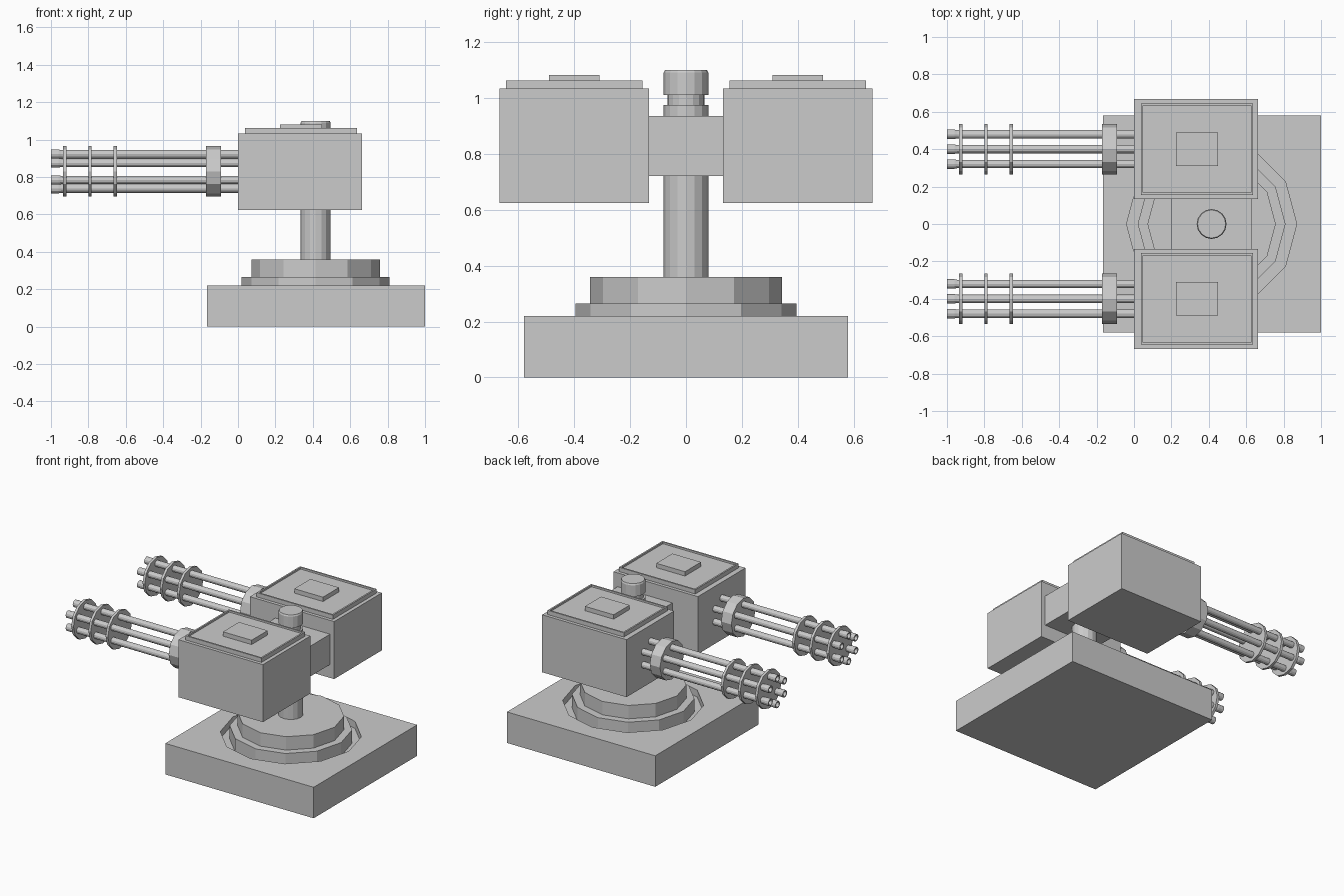
import bpy, bmesh, math
from mathutils import Matrix, Vector

if "Cube" in bpy.data.objects:
    bpy.data.objects.remove(bpy.data.objects["Cube"])

grey = bpy.data.materials.new("plain grey")
grey.diffuse_color = (0.6, 0.6, 0.6, 1)
grey.use_nodes = True
grey.node_tree.nodes["Principled BSDF"].inputs["Base Color"].default_value = grey.diffuse_color
CX = 0.415  # turret axis


def finish(bm, name):
    bmesh.ops.recalc_face_normals(bm, faces=bm.faces[:])
    me = bpy.data.meshes.new(name)
    bm.to_mesh(me)
    bm.free()
    me.materials.append(grey)
    ob = bpy.data.objects.new(name, me)
    bpy.context.collection.objects.link(ob)
    return ob


def box(name, x0, x1, y0, y1, z0, z1, rim=0, drop=0):
    bm = bmesh.new()
    bmesh.ops.create_cube(bm, size=1)
    for v in bm.verts:
        v.co = Vector(((x0 + x1) / 2 + v.co.x * (x1 - x0),
                       (y0 + y1) / 2 + v.co.y * (y1 - y0),
                       (z0 + z1) / 2 + v.co.z * (z1 - z0)))
    if rim:  # sunken panel inside a raised rim
        bm.normal_update()
        top = [f for f in bm.faces if f.normal.z > 0.9]
        bmesh.ops.inset_region(bm, faces=top, thickness=rim)
        new = bmesh.ops.inset_region(bm, faces=top, thickness=0.0005)
        for v in top[0].verts:
            v.co.z -= drop
    return finish(bm, name)


def lathe(name, profile, sides, centre, along_x=False, start=0.0):
    """Revolve (radius, height) points; radius 0 closes an end."""
    bm = bmesh.new()
    rings = []
    for r, h in profile:
        n = sides if r > 0 else 1
        ring = []
        for i in range(n):
            a = start + 2 * math.pi * i / sides
            u, w = r * math.cos(a), r * math.sin(a)
            ring.append(bm.verts.new(Vector(centre) + Vector((h, u, w) if along_x else (u, w, h))))
        rings.append(ring)
    for a, b in zip(rings, rings[1:]):
        for i in range(sides):
            j = (i + 1) % sides
            if len(a) == 1:
                bm.faces.new((a[0], b[i], b[j]))
            elif len(b) == 1:
                bm.faces.new((a[i], a[j], b[0]))
            else:
                bm.faces.new((a[i], a[j], b[j], b[i]))
    return finish(bm, name)


# base slab with a round recess
base = box("base_slab", -0.165, 1.0, -0.58, 0.58, 0, 0.22)
cutter = lathe("recess_cutter", [(0, 0.17), (0.455, 0.17), (0.455, 0.4), (0, 0.4)], 12, (CX, 0, 0))
cutter.hide_render = True
mod = base.modifiers.new("recess", 'BOOLEAN')
mod.operation = 'DIFFERENCE'
mod.object = cutter
mod.solver = 'EXACT'
bpy.context.view_layer.objects.active = base
bpy.ops.object.modifier_apply(modifier=mod.name)
bpy.data.objects.remove(cutter)

# stepped turntable
lathe("turntable", [(0, 0.165), (0.395, 0.165), (0.395, 0.265), (0.343, 0.265),
                    (0.343, 0.36), (0, 0.36)], 12, (CX, 0, 0))

# column with neck and cap
lathe("column", [(0, 0.35), (0.08, 0.35), (0.08, 0.975), (0.067, 0.975), (0.067, 1.01),
                 (0.08, 1.01), (0.08, 1.09), (0.075, 1.1), (0, 1.1)], 16, (CX, 0, 0))

# cross block joining both gun housings
box("cross_block", 0.2, 0.63, -0.14, 0.14, 0.72, 0.935)

for side, s in (("left", 1), ("right", -1)):
    yc, zc = s * 0.4, 0.83
    # housing with rimmed lid and hatch
    box(side + "_housing", 0, 0.662, yc - 0.267, yc + 0.267, 0.625, 1.033)
    box(side + "_lid", 0.037, 0.636, yc - 0.244, yc + 0.244, 1.033, 1.063, 0.016, 0.012)
    box(side + "_hatch", 0.225, 0.45, yc - 0.09, yc + 0.09, 1.045, 1.082)
    # collar and spacer discs around the barrels
    for name, x0, x1 in (("collar", -0.17, -0.09), ("front_disc", -0.935, -0.917),
                         ("middle_disc", -0.8, -0.782), ("rear_disc", -0.665, -0.647)):
        lathe(side + "_" + name, [(0, x0), (0.135, x0), (0.135, x1), (0, x1)],
              12, (0, yc, zc), True)
    # six hollow-tipped barrels
    for k in range(6):
        a = math.radians(30 + 60 * k)
        lathe(f"{side}_barrel_{k + 1}",
              [(0, 0.01), (0.022, 0.01), (0.022, -0.945), (0.025, -0.96), (0.025, -1.0),
               (0.018, -1.0), (0.018, -0.94), (0, -0.94)],
              12, (0, yc + 0.092 * math.cos(a), zc + 0.092 * math.sin(a)), True)
